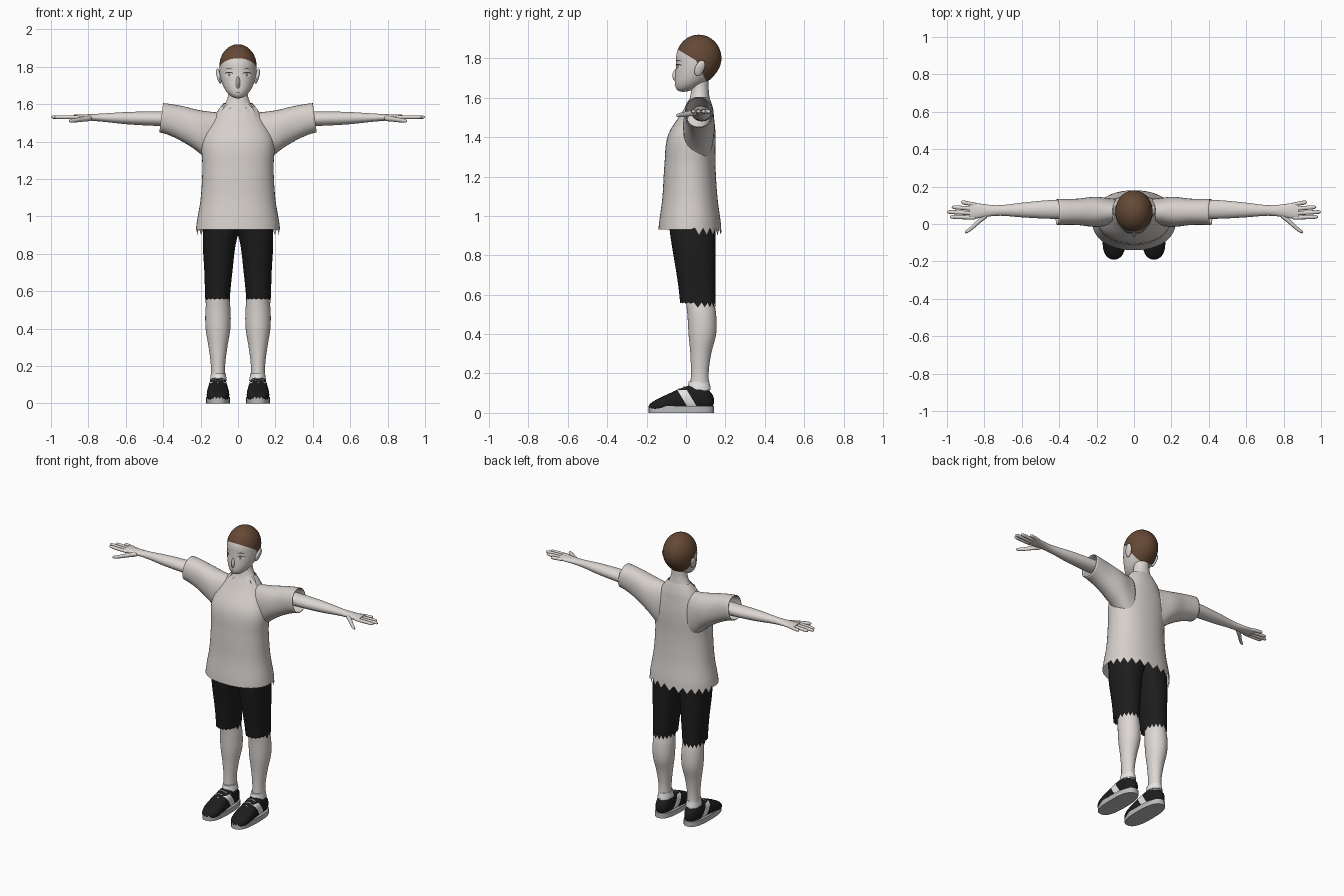
import bpy, bmesh, math
from mathutils import Vector
from mathutils.bvhtree import BVHTree

if "Cube" in bpy.data.objects:
    bpy.data.objects.remove(bpy.data.objects["Cube"])


def material(name, *rgb):
    mat = bpy.data.materials.new(name)
    mat.use_nodes = True
    mat.diffuse_color = (*rgb, 1)
    mat.node_tree.nodes["Principled BSDF"].inputs["Base Color"].default_value = (*rgb, 1)
    return mat


SKIN = material("pale skin", .72, .68, .65)
SHIRT = material("shirt cloth", .67, .63, .6)
HAIR = material("brown hair", .13, .066, .036)
BLACK = material("black cloth", .012, .012, .012)
WHITE = material("white", .8, .8, .8)
SOLE = material("sole grey", .5, .5, .5)
DARK = material("face lines", .05, .04, .04)
IRIS = material("iris grey", .25, .23, .22)


def channel(values, t):
    """Value at t of a smooth curve through evenly spaced values."""
    if isinstance(values, (int, float)):
        return values
    last = len(values) - 1
    k = min(int(t * last), last - 1)
    before, a, b, after = (values[max(0, min(last, k + j))] for j in (-1, 0, 1, 2))
    f = t * last - k
    slope_a, slope_b = (b - before) / 2, (after - a) / 2
    ease = f * f * (3 - 2 * f)
    return a + (b - a) * ease + f * (1 - f) * (slope_a * (1 - f) - slope_b * f)


def finish(name, bm, materials, mirror):
    mesh = bpy.data.meshes.new(name)
    bm.to_mesh(mesh)
    bm.free()
    for mat in materials:
        mesh.materials.append(mat)
    ob = bpy.data.objects.new(name, mesh)
    bpy.context.collection.objects.link(ob)
    if mirror:
        ob.modifiers.new("Mirror", 'MIRROR')
    return ob


def paint(bm, cuts, rule):
    """Cut clean colour borders, then choose the second material by a rule."""
    for point, normal in cuts:
        bmesh.ops.bisect_plane(bm, geom=bm.verts[:] + bm.edges[:] + bm.faces[:],
                               plane_co=point, plane_no=normal)
    for face in bm.faces:
        face.material_index = int(rule(face.calc_center_median()))


def loft(name, materials, axis, start, end, u, ru, v, rv, sides=32, rings=24, power=2,
         blunt=0, caps=True, mirror=True, tweak=None, cuts=(), rule=None):
    """Oval tube along an axis: u, v are the centre and ru, rv the radii."""
    bm = bmesh.new()
    loops = []
    for k in range(rings + 1):
        t = k / rings
        size = 1
        if blunt:  # rounded ends
            t = (1 - math.cos(math.pi * t)) / 2
            size = math.sqrt(max(0, 1 - abs(2 * t - 1) ** blunt))
        along = start + (end - start) * t
        loop = []
        for i in range(sides):
            angle = math.tau * i / sides
            c, s = math.cos(angle), math.sin(angle)
            p = channel(u, t) + channel(ru, t) * size * math.copysign(abs(c) ** (2 / power), c)
            q = channel(v, t) + channel(rv, t) * size * math.copysign(abs(s) ** (2 / power), s)
            co = Vector({'X': (along, p, q), 'Y': (p, along, q), 'Z': (p, q, along)}[axis])
            if tweak:
                tweak(co, i, t)
            loop.append(bm.verts.new(co))
        loops.append(loop)
    for low, high in zip(loops, loops[1:]):
        for i in range(sides):
            j = (i + 1) % sides
            bm.faces.new((low[i], low[j], high[j], high[i]))
    if caps:
        bm.faces.new(loops[0])
        bm.faces.new(loops[-1])
    bmesh.ops.remove_doubles(bm, verts=bm.verts[:], dist=.0001)
    bmesh.ops.recalc_face_normals(bm, faces=bm.faces[:])
    if rule:
        paint(bm, cuts, rule)
    return finish(name, bm, materials, mirror)


# Head: a ball drawn down and forward to the chin, with a cut hairline
def is_hair(c):
    return c.z > 1.82 - .6 * c.y or (c.y > .05 and c.z > 1.89 - 2 * c.y)


bm = bmesh.new()
bmesh.ops.create_uvsphere(bm, u_segments=48, v_segments=32, radius=1)
for vert in bm.verts:
    x, y, z = vert.co
    drop = max(0, -z)
    vert.co = (.1 * x, .065 + .115 * y - .08 * drop ** 2, 1.8 + z * (.17 if z < 0 else .12))
paint(bm, [((0, 0, 1.82), (0, .6, 1)), ((0, 0, 1.89), (0, 2, 1))], is_hair)
head = finish("head", bm, [SKIN, HAIR], False)
tree = BVHTree.FromPolygons([vert.co for vert in head.data.vertices],
                            [list(face.vertices) for face in head.data.polygons])

loft("nose", [SKIN], 'Z', 1.68, 1.76, u=0, ru=[.012, .012, .005],
     v=[-.045, -.045, -.04], rv=[.02, .024, .01], sides=12, blunt=4, mirror=False)
loft("ear", [SKIN], 'Z', 1.71, 1.79, u=[.095, .11], ru=.012, v=[.06, .08], rv=.025,
     sides=16, blunt=2)
loft("neck", [SKIN], 'Z', 1.53, 1.69, u=0, ru=[.13, .08, .055, .05],
     v=[.06, .07, .07], rv=[.065, .053, .045, .045], mirror=False)


# Face details: thin plates laid on the head
def face_plate(name, mat, x, z, width, height, lift, bend=0, mirror=True):
    bm = bmesh.new()

    def on_head(px, pz):
        hit = tree.ray_cast(Vector((px, -1, pz)), Vector((0, 1, 0)))[0]
        return bm.verts.new((px, hit.y - lift, pz))

    middle = on_head(x, z)
    angles = [math.tau * i / 20 for i in range(20)]
    rim = [on_head(x + width * math.cos(a), z + height * math.sin(a) - bend * math.cos(a) ** 2)
           for a in angles]
    for i, vert in enumerate(rim):
        bm.faces.new((middle, vert, rim[(i + 1) % len(rim)]))
    finish(name, bm, [mat], mirror)


face_plate("eye_white", WHITE, .048, 1.756, .021, .012, lift=.003)
face_plate("iris", IRIS, .047, 1.757, .008, .01, lift=.005)
face_plate("eyelash", DARK, .048, 1.77, .023, .0025, lift=.006, bend=.006)
face_plate("eyebrow", DARK, .048, 1.79, .021, .002, lift=.004, bend=.005)
face_plate("mouth", DARK, 0, 1.664, .012, .0015, lift=.003, mirror=False)


# Shirt with a ragged back hem and a notched collar
def shirt_edges(co, i, t):
    if t == 0 and co.y > .02:
        co.z += .008 if i % 2 else -.03
    if t == 1 and (co.y > .07 or i % 3):
        co.x *= .7
        co.y += (.075 - co.y) * .3
        co.z += .03


def slanted_end(co, i, t):
    co.x -= (co.z - 1.53) * .13 * t


loft("shirt_body", [SHIRT], 'Z', .93, 1.575, u=0, ru=[.225, .2, .19, .19, .11],
     v=[.02, .02, .02, .03, .07], rv=[.16, .14, .13, .12, .066],
     sides=48, power=2.2, caps=False, mirror=False, tweak=shirt_edges)
sleeve = loft("sleeve", [SHIRT], 'X', .1, .41, u=.065, ru=[.07, .08, .07, .07],
              v=[1.4, 1.455, 1.5, 1.527], rv=[.155, .112, .09, .078],
              power=2.2, caps=False, tweak=slanted_end)
sleeve.modifiers.new("Thickness", 'SOLIDIFY').thickness = .005

# Arms, hands and fingers
loft("arm_and_palm", [SKIN], 'X', .3, .88, u=[.08, .07], ru=[.05, .05, .04, .028, .045],
     v=[1.52, 1.53], rv=[.04, .038, .033, .021, .013], sides=24)
fingers = ("index_finger", "middle_finger", "ring_finger", "little_finger")
for k, (name, reach) in enumerate(zip(fingers, (.985, 1, .975, .925))):
    base = .034 + .023 * k
    loft(name, [SKIN], 'X', .84, reach, u=[base, base * 1.13], ru=.011, v=1.53, rv=.01,
         sides=12, rings=12, blunt=8)
loft("thumb", [SKIN], 'X', .78, .905, u=[.05, -.045], ru=[.018, .015, .01],
     v=[1.525, 1.51], rv=[.016, .013, .01], sides=12, rings=12, blunt=8)


# Shorts with ragged cuffs
def ragged_cuff(co, i, t):
    if t == 0:
        co.z += .006 if i % 2 else (-.02 if co.y > .04 else 0)


loft("shorts_leg", [BLACK], 'Z', .555, 1, u=[.11, .105, .1, .08], ru=[.066, .075, .088, .105],
     v=[.06, .03], rv=[.09, .12], sides=36, power=2.3, caps=False, tweak=ragged_cuff)

# Legs
loft("lower_leg", [SKIN], 'Z', .1, .6, u=.107, ru=[.04, .038, .05, .066, .067, .055],
     v=[.07, .07, .075, .083, .08, .067], rv=[.05, .045, .053, .07, .073, .07])


# Shoes with a pale slanted side panel
def is_panel(c):
    return c.z < .115 and abs(c.y - .05 + c.z * .6) < .024


loft("shoe_upper", [BLACK, WHITE], 'Y', -.19, .143, u=.107, ru=[.056, .061, .054, .05, .046],
     v=[.03, .046, .066, .075, .062], rv=[.03, .043, .06, .069, .056],
     power=2.4, blunt=6, rule=is_panel,
     cuts=[((0, .074, 0), (0, 1, .6)), ((0, .026, 0), (0, 1, .6)), ((0, 0, .115), (0, 0, 1))])
loft("shoe_sole", [SOLE], 'Z', 0, .034, u=.107, ru=.063, v=-.024, rv=.166,
     power=2.6, rings=2)
loft("shoe_collar", [WHITE], 'Z', .12, .16, u=.105, ru=[.045, .04], v=.066, rv=[.06, .052],
     rings=6)
for k in range(3):
    y = -.062 + k * .026
    z = .107 + k * .013
    loft(f"lace_{k + 1}", [WHITE], 'X', .075, .139, u=y, ru=.003,
         v=[z - .009, z, z - .009], rv=.004, sides=8, rings=6)

# Smooth shading with crisp edges
for ob in bpy.context.scene.objects:
    ob.select_set(ob.type == 'MESH')
    if ob.type == 'MESH':
        bpy.context.view_layer.objects.active = ob
bpy.ops.object.shade_smooth_by_angle(angle=math.radians(45))
